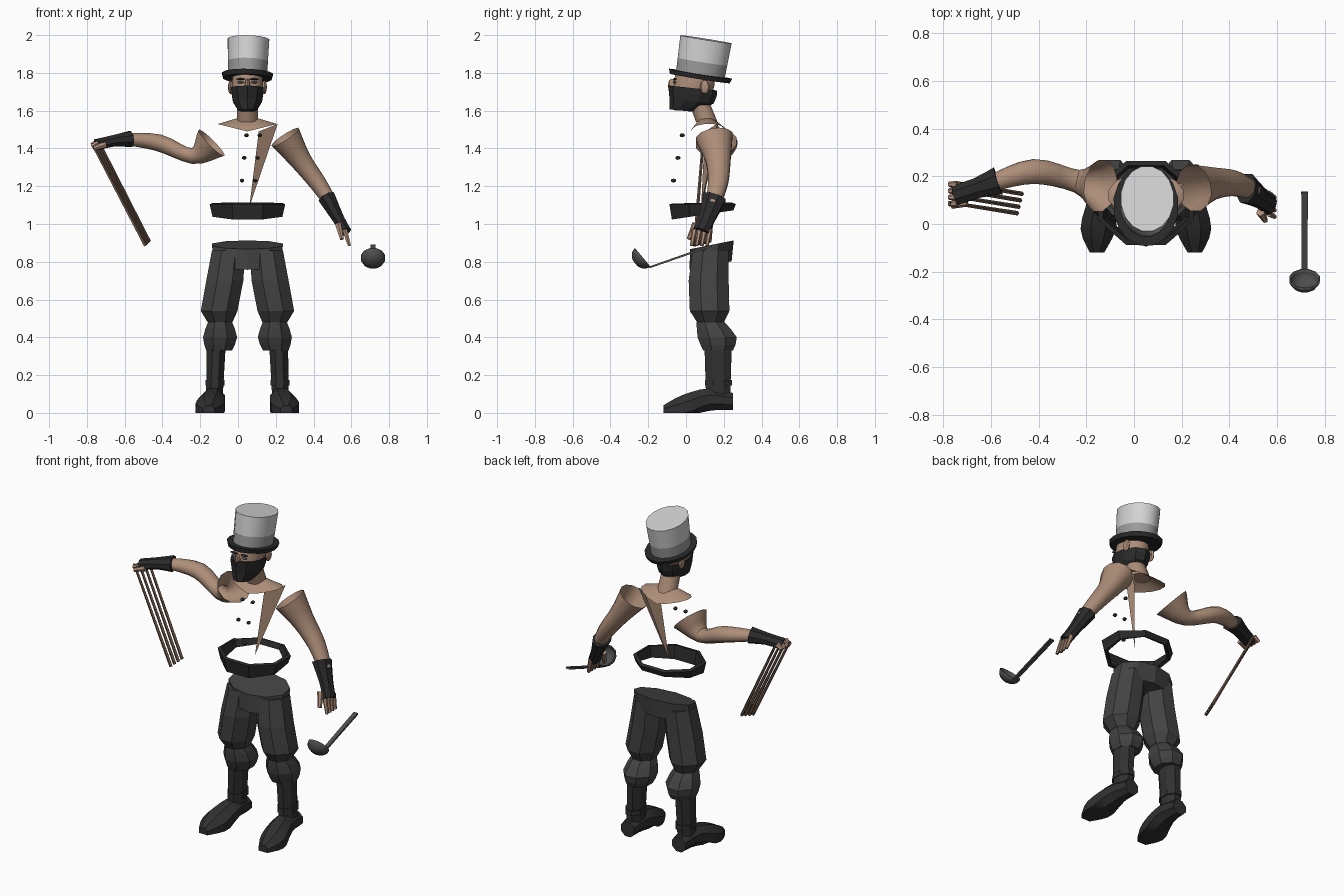
import bpy, bmesh
from math import pi, sin, cos
from mathutils import Vector, Matrix

cube = bpy.data.objects.get("Cube")
if cube:
    bpy.data.objects.remove(cube)


def material(name, red, green, blue):
    mat = bpy.data.materials.new(name)
    mat.use_nodes = True
    mat.diffuse_color = (red, green, blue, 1)
    shader = next(node for node in mat.node_tree.nodes if node.type == 'BSDF_PRINCIPLED')
    shader.inputs["Base Color"].default_value = (red, green, blue, 1)
    return mat


def grey(name, value):
    return material(name, value, value, value)


skin = material("skin", .42, .27, .19)
wood = material("brown_wood", .16, .1, .07)
eye_blue = material("eye_blue", .12, .17, .2)
black = grey("black_cloth", .023)
charcoal = grey("charcoal_cloth", .055)
leather = grey("boot_leather", .03)
light_grey = grey("hat_light_grey", .66)
band_grey = grey("hat_band_grey", .33)
metal = grey("dark_metal", .075)

ACROSS, BACK, UP = Vector((1, 0, 0)), Vector((0, 1, 0)), Vector((0, 0, 1))
MIDDLE = .05
SIDES = (("right", -1), ("left", 1))


def finish(name, bm, mat, smooth):
    bmesh.ops.recalc_face_normals(bm, faces=bm.faces)
    mesh = bpy.data.meshes.new(name)
    bm.to_mesh(mesh)
    bm.free()
    mesh.materials.append(mat)
    part = bpy.data.objects.new(name, mesh)
    bpy.context.collection.objects.link(part)
    if smooth:
        bpy.ops.object.select_all(action='DESELECT')
        part.select_set(True)
        bpy.context.view_layer.objects.active = part
        bpy.ops.object.shade_smooth_by_angle(angle=.6)
    return part


def spline(values, t):
    """Smooth curve through evenly spaced control values."""
    last = len(values) - 1
    i = min(int(t * last), last - 1)
    f = t * last - i
    before, start, end, after = (values[min(max(i + k, 0), last)] for k in (-1, 0, 1, 2))
    bend = (end - before) * (f * (1 - f) ** 2) - (after - start) * (f * f * (1 - f))
    return start + (end - start) * (f * f * (3 - 2 * f)) + bend / 2


def sweep(name, mat, points, radii, depth=1, sides=8, steps=None, axis=None, ref=BACK,
          start_cap=True, end_cap=True, smooth=True):
    """Skin rings along a path; depth is the ratio of the second radius to the first."""
    points = [Vector(point) for point in points]
    steps = steps or len(points) - 1
    centres = [spline(points, step / steps) for step in range(steps + 1)]
    bm = bmesh.new()
    rings = []
    for step, centre in enumerate(centres):
        along = axis or centres[min(step + 1, steps)] - centres[max(step - 1, 0)]
        u = ref.cross(along).normalized()
        v = along.normalized().cross(u) * depth
        radius = spline(radii, step / steps) / cos(pi / sides)
        angles = [2 * pi * (k + .5) / sides for k in range(sides)]
        rings.append([bm.verts.new(centre + (u * cos(a) + v * sin(a)) * radius) for a in angles])
    for ring, above in zip(rings, rings[1:]):
        for k in range(sides):
            bm.faces.new((ring[k - 1], ring[k], above[k], above[k - 1]))
    if start_cap:
        bm.faces.new(rings[0])
    if end_cap:
        bm.faces.new(rings[-1])
    return finish(name, bm, mat, smooth)


def ball(name, mat, centre, size):
    bm = bmesh.new()
    shape = Matrix.Translation(centre) @ Matrix.Diagonal((*size, 1))
    bmesh.ops.create_uvsphere(bm, u_segments=8, v_segments=6, radius=1, matrix=shape)
    return finish(name, bm, mat, True)


def thicken(part, thickness):
    wall = part.modifiers.new("wall", 'SOLIDIFY')
    wall.thickness = thickness


# Top hat, tipped back
tip = Vector((.03, .16, 1)).normalized()
hat_base = Vector((MIDDLE, .076, 1.79))


def hat_part(name, mat, low, high, radii):
    sweep(name, mat, [hat_base + tip * low, hat_base + tip * high], radii, depth=1.25,
          sides=16, axis=tip)


hat_part("hat_crown", light_grey, .07, .19, [.106, .11])
hat_part("hat_band", band_grey, 0, .07, [.104, .106])
hat_part("hat_brim", black, -.02, .005, [.128, .135])

# Head and pointed face mask
sweep("head", skin, [(MIDDLE, 0, 1.6), (MIDDLE, .035, 1.7), (MIDDLE, .05, 1.8)], [.045, .08, .078],
      depth=1.3, sides=14, steps=6, axis=UP)
sweep("face_mask", black, [(MIDDLE, -.02, 1.6), (MIDDLE, .03, 1.65), (MIDDLE, .035, 1.72)],
      [.045, .077, .086], depth=1.45, sides=10, steps=4, axis=UP + BACK * .1, smooth=False)
ball("nose", skin, (MIDDLE, -.075, 1.735), (.014, .02, .035))
for side, s in SIDES:
    ball(side + "_ear", skin, (MIDDLE + s * .09, .1, 1.725), (.013, .026, .037))
    ball(side + "_eye", eye_blue, (MIDDLE + s * .036, -.06, 1.75), (.017, .008, .006))
    ball(side + "_eyebrow", black, (MIDDLE + s * .036, -.06, 1.767), (.025, .01, .005))

# Neck and bare shoulder yoke with a dipping lower edge
sweep("neck", skin, [(MIDDLE, .075, 1.63), (MIDDLE, .11, 1.54)], [.055, .057], sides=12, axis=UP)
collar = sweep("shoulder_yoke", skin, [(MIDDLE, .11, 1.56), (MIDDLE, .12, 1.53)], [.055, .157],
               depth=.6, sides=14, axis=UP, end_cap=False)
for vert in collar.data.vertices:
    if vert.co.z < 1.54:
        vert.co.z -= .04 - abs(vert.co.x - MIDDLE) / 4

# Tapering strip from shoulder to waist
bm = bmesh.new()
bmesh.ops.convex_hull(bm, input=[bm.verts.new(corner) for corner in (
    (.11, .1, 1.49), (.21, .165, 1.53), (.15, .18, 1.5), (.06, .08, 1.09))])
finish("back_strip", bm, skin, False)

# Raised right arm and lowered left arm, open at the shoulder
sweep("right_arm", skin, [(-.14, .16, 1.43), (-.24, .18, 1.36), (-.42, .22, 1.43), (-.6, .17, 1.45)],
      [.095, .042, .045, .03], depth=1.15, sides=12, steps=12, start_cap=False)
sweep("right_glove", black, [(-.57, .18, 1.45), (-.66, .15, 1.44), (-.75, .12, 1.42)],
      [.042, .03, .03], depth=1.4, steps=4)
sweep("left_arm", skin, [(.25, .15, 1.46), (.33, .17, 1.34), (.42, .17, 1.22), (.5, .14, 1.1)],
      [.085, .058, .046, .034], depth=1.15, sides=12, steps=9, start_cap=False)
sweep("left_glove", black, [(.47, .15, 1.14), (.53, .11, 1.03), (.57, .08, .96)],
      [.045, .031, .03], depth=1.4, steps=4)

# Fingers, and the four long rods held in the right hand
for i in range(4):
    row = i * .027
    sweep(f"left_finger_{i}", skin, [(.565, row + .045, .97), (.59, row + .03, .885)], [.013, .008], sides=6)
    sweep(f"right_finger_{i}", skin, [(-.74, row + .085, 1.43), (-.775, row + .085, 1.41)], [.013, .01], sides=6)
    sweep(f"long_rod_{i}", wood, [(-.775 + row / 2, row + .09, 1.43), (-.49 + row / 4, row + .045, .885 + row / 4)],
          [.006, .008], sides=5)
sweep("left_thumb", skin, [(.53, .05, 1), (.55, .015, .92)], [.016, .01], sides=6)
sweep("right_thumb", skin, [(-.7, .09, 1.42), (-.765, .075, 1.4)], [.015, .01], sides=6)

# Coat buttons floating in two columns
for row in range(3):
    for side, s in SIDES:
        ball(f"{side}_button_{row}", black, (.08 - row * .012 + s * .035, -.02 - row * .023, 1.47 - row * .12),
             (.012, .014, .01))

# Octagonal belt, deeper at the front
belt = sweep("belt", black, [(MIDDLE, .088, 1.05), (MIDDLE, .088, 1.105)], [.185, .2], depth=.88,
             axis=UP, start_cap=False, end_cap=False, smooth=False)
for vert in belt.data.vertices:
    if vert.co.z < 1.08:
        vert.co.z += (vert.co.y - .1) * .15
thicken(belt, .022)

# Trousers and boots
sweep("trouser_waist", charcoal, [(MIDDLE, .137, .89), (MIDDLE, .13, .78)], [.187, .18], depth=.6,
      sides=10, axis=UP - BACK * .2, smooth=False)
for side, s in SIDES:
    def leg(name, mat, points, radii, depth, **options):
        places = [(MIDDLE + s * out, y, z) for out, y, z in points]
        return sweep(side + name, mat, places, radii, depth, **options)

    leg("_trouser_leg", charcoal, [(.1, .13, .86), (.12, .12, .7), (.15, .125, .54), (.145, .13, .48)],
        [.088, .098, .097, .066], 1.08, axis=UP, smooth=False)
    leg("_trouser_knee", charcoal, [(.145, .13, .48), (.145, .165, .4), (.15, .17, .33)],
        [.064, .09, .068], 1.15, axis=UP, steps=4, smooth=False)
    leg("_boot_shaft", leather, [(.165, .17, .36), (.175, .17, .08)], [.05, .044], 1.45, axis=UP)
    leg("_ankle_strap", leather, [(.172, .172, .145), (.172, .172, .175)], [.051, .051], 1.42, axis=UP)
    foot = leg("_boot_foot", leather, [(.175, .25, .06), (.18, .12, .07), (.2, -.02, .02), (.205, -.12, .01)],
               [.045, .06, .074, .03], 1, axis=-BACK, ref=UP, steps=9)
    for vert in foot.data.vertices:
        vert.co.z = max(vert.co.z, 0)

# Ladle floating beside the left hand
facing = Vector((0, .77, .64))
rim = Vector((.715, -.23, .823))
arc = [pi / 2 * k / 6 for k in range(1, 7)]
bowl = sweep("ladle_bowl", metal, [rim - facing * .052 * cos(a) for a in arc], [.064 * sin(a) for a in arc],
             sides=12, axis=facing, end_cap=False)
thicken(bowl, .006)
sweep("ladle_handle", metal, [(.715, -.195, .77), (.715, .135, .885)], [.012, .014], depth=.4,
      sides=4, ref=UP, smooth=False)
